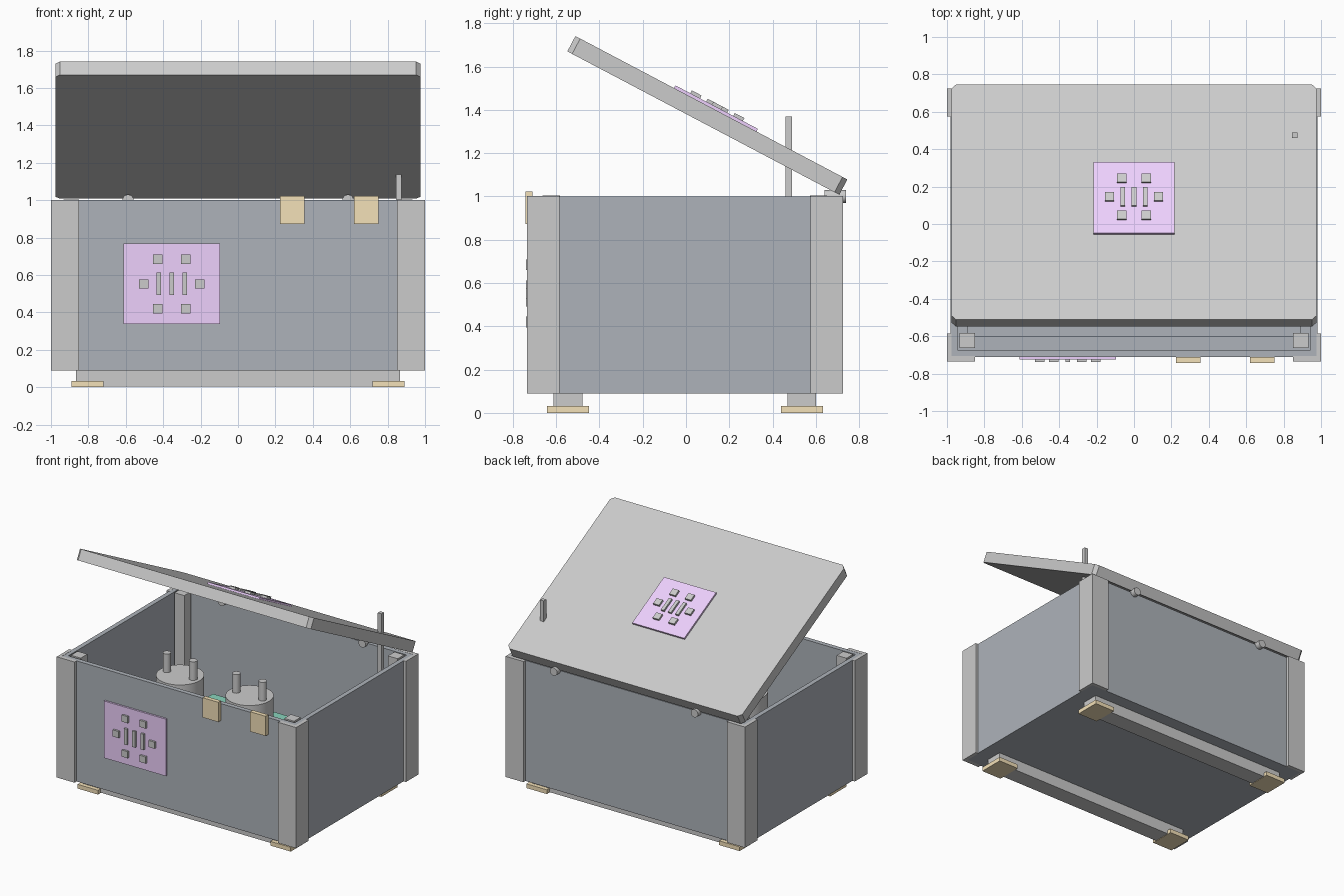
import bpy, bmesh
from math import radians
from mathutils import Matrix, Vector

if "Cube" in bpy.data.objects:
    bpy.data.objects.remove(bpy.data.objects["Cube"])

CY = -0.005          # centre of the case in y
I = Matrix.Identity(4)


def mat(name, rgb):
    m = bpy.data.materials.new(name)
    m.diffuse_color = (*rgb, 1)
    m.use_nodes = True
    m.node_tree.nodes["Principled BSDF"].inputs["Base Color"].default_value = m.diffuse_color
    return m


SLATE = mat("slate", (0.42, 0.45, 0.49))
STEEL = mat("dark_steel", (0.51, 0.52, 0.53))
BRASS = mat("brass", (0.90, 0.75, 0.48))
PURPLE = mat("purple", (0.85, 0.63, 0.98))
GREEN = mat("green", (0.25, 0.65, 0.50))


def finish(name, bm, m=None, matrix=I):
    bmesh.ops.recalc_face_normals(bm, faces=bm.faces)
    me = bpy.data.meshes.new(name)
    bm.to_mesh(me)
    bm.free()
    ob = bpy.data.objects.new(name, me)
    bpy.context.collection.objects.link(ob)
    ob.matrix_world = matrix
    if m:
        me.materials.append(m)
    return ob


def cube(x0, x1, y0, y1, z0, z1):
    bm = bmesh.new()
    size = Matrix.Diagonal((x1 - x0, y1 - y0, z1 - z0, 1))
    mid = Matrix.Translation(((x0 + x1) / 2, (y0 + y1) / 2, (z0 + z1) / 2))
    bmesh.ops.create_cube(bm, size=1, matrix=mid @ size)
    return bm


def box(name, *b, m=None, matrix=I):
    return finish(name, cube(*b), m, matrix)


def cylinder(name, r, h, loc, n=24, rot=I, m=None):
    bm = bmesh.new()
    bmesh.ops.create_cone(bm, cap_ends=True, segments=n, radius1=r, radius2=r, depth=h)
    for f in bm.faces:
        f.smooth = len(f.verts) == 4
    for e in bm.edges:
        e.smooth = all(len(f.verts) == 4 for f in e.link_faces)
    return finish(name, bm, m, Matrix.Translation(loc) @ rot)


def panel(name, w, h, dx, dy, side, bar_gap, bar_h, matrix):
    """Purple plate with six raised squares and three bars, built in its own plane."""
    box(name, -w / 2, w / 2, -h / 2, h / 2, 0, 0.014, m=PURPLE, matrix=matrix)
    tiles = [(sx * dx, sy * dy, 0.05, 0.05) for sx in (-1, 1) for sy in (-1, 1)]
    tiles += [(s * side, 0, 0.05, 0.05) for s in (-1, 1)]
    tiles += [(s * bar_gap, 0, 0.025, bar_h) for s in (-1, 0, 1)]
    for x, y, a, b in tiles:
        box(name + "_tile", x - a / 2, x + a / 2, y - b / 2, y + b / 2,
            0.014, 0.029, matrix=matrix)


# Open case: block with the top inset and sunk
bm = cube(-0.98, 0.98, CY - 0.705, CY + 0.705, 0.09, 1.0)
top = max(bm.faces, key=lambda f: f.calc_center_median().z)
bmesh.ops.inset_region(bm, faces=[top], thickness=0.05)
inner = bmesh.ops.extrude_discrete_faces(bm, faces=[top])["faces"]
bmesh.ops.translate(bm, verts=inner[0].verts, vec=(0, 0, -0.86))
finish("case_body", bm, SLATE)
box("floor_panel", -0.89, 0.89, CY - 0.6, CY + 0.6, 0.135, 0.16, m=SLATE)

# Corner guards outside, square posts inside, brass feet below
L = [(1, 0.73), (0.85, 0.73), (0.85, 0.7), (0.975, 0.7), (0.975, 0.58), (1, 0.58)]
for sx in (-1, 1):
    for sy in (-1, 1):
        bm = bmesh.new()
        f = bm.faces.new([bm.verts.new((sx * x, CY + sy * y, 0.09)) for x, y in L])
        ext = bmesh.ops.extrude_face_region(bm, geom=[f])["geom"]
        up = [v for v in ext if isinstance(v, bmesh.types.BMVert)]
        bmesh.ops.translate(bm, verts=up, vec=(0, 0, 0.911))
        finish("corner_guard", bm)
        xs = sorted((sx * 0.85, sx * 0.932))
        ys = sorted((CY + sy * 0.578, CY + sy * 0.657))
        box("inner_post", *xs, *ys, 0.135, 1.003)
        xs = sorted((sx * 0.72, sx * 0.89))
        ys = sorted((CY + sy * 0.443, CY + sy * 0.637))
        box("foot", *xs, *ys, 0, 0.032, m=BRASS)

# Skids
for s in (-1, 1):
    y = CY + s * 0.54
    box("skid", -0.865, 0.865, y - 0.066, y + 0.066, 0.003, 0.09, m=STEEL)

# Tilted lid, hinged at the back edge
LID = Matrix.Translation((0, 0.708, 1.0075)) @ Matrix.Rotation(radians(-27.8), 4, 'X')
bm = cube(-0.977, 0.977, -1.42, 0, 0, 0.08)
edges = [e for e in bm.edges if abs(e.verts[0].co.z - e.verts[1].co.z) > 0.01]
bmesh.ops.bevel(bm, geom=edges, offset=0.025, segments=1, affect='EDGES')
finish("lid", bm, None, LID)

# Decorative plates on the lid and the front
panel("lid_plate", 0.435, 0.43, 0.065, 0.112, 0.131, 0.06, 0.11,
      LID @ Matrix.Translation((0, -0.69, 0.08)))
panel("front_plate", 0.517, 0.43, 0.075, 0.132, 0.15, 0.07, 0.12,
      Matrix.Translation((-0.354, CY - 0.705, 0.552)) @ Matrix.Rotation(radians(90), 4, 'X'))

# Latches, hinge pins and lid prop
for x in (0.29, 0.685):
    box("latch", x - 0.065, x + 0.065, -0.742, -0.71, 0.873, 1.022, m=BRASS)
for x in (-0.588, 0.588):
    cylinder("hinge_pin", 0.03, 0.1, (x, 0.69, 1.0), 16, Matrix.Rotation(radians(90), 4, 'X'))
box("lid_prop", 0.845, 0.875, 0.46, 0.49, 0.8, 1.37)

# Canisters with two terminals each, and the board beside them
for x in (-0.40, 0.18):
    cylinder("canister", 0.165, 0.64, (x, -0.12, 0.47), 32)
    for s in (-1, 1):
        cylinder("terminal", 0.029, 0.15, (x + s * 0.11, -0.12, 0.855), 10, m=STEEL)
box("circuit_board", -0.28, 0.36, -0.4, 0.1, 0.57, 0.595, m=GREEN)
box("board_support", -0.2, 0.3, -0.35, 0.05, 0.15, 0.57, m=SLATE)
